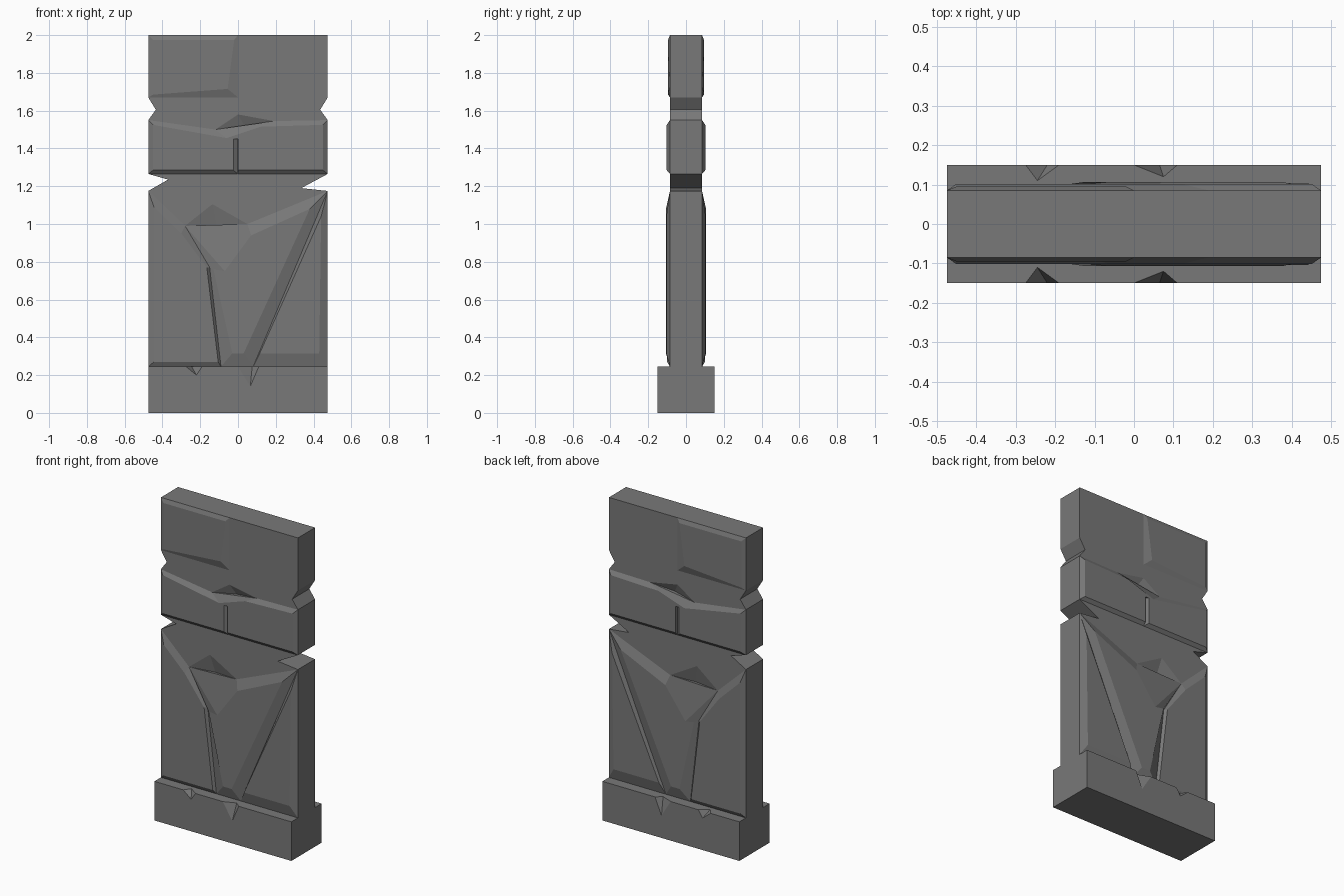
import bpy, bmesh
from mathutils import Vector

if "Cube" in bpy.data.objects:
    bpy.data.objects.remove(bpy.data.objects["Cube"])

stone = bpy.data.materials.new("grey stone")
stone.diffuse_color = (0.19, 0.19, 0.19, 1)
stone.use_nodes = True
stone.node_tree.nodes["Principled BSDF"].inputs["Base Color"].default_value = stone.diffuse_color
FACE = 0.085   # half thickness of the slab core


def finish(bm, name):
    bmesh.ops.recalc_face_normals(bm, faces=bm.faces)
    me = bpy.data.meshes.new(name)
    bm.to_mesh(me)
    bm.free()
    me.materials.append(stone)
    ob = bpy.data.objects.new(name, me)
    bpy.context.collection.objects.link(ob)
    return ob


def loft(name, rings):
    """Closed solid through rings of 3D points."""
    bm = bmesh.new()
    loops = [[bm.verts.new(p) for p in r] for r in rings]
    n = len(loops[0])
    for a, b in zip(loops, loops[1:]):
        for i in range(n):
            j = (i + 1) % n
            bm.faces.new((a[i], a[j], b[j], b[i]))
    bm.faces.new(loops[0])
    bm.faces.new(loops[-1])
    return finish(bm, name)


def panel(name, outer, inner, depth):
    """Raised bevelled panel on the front and, mirrored, on the back."""
    cx = sum(p[0] for p in outer) / len(outer)
    cz = sum(p[1] for p in outer) / len(outer)
    root = [(cx + (x - cx) * .98, cz + (z - cz) * .98) for x, z in outer]
    for s, side in ((-1, "front"), (1, "back")):
        yield loft(f"{name}_{side}", [
            [(x, s * d, z) for x, z in loop]
            for loop, d in ((root, 0.05), (outer, FACE), (inner, depth))])


def cut(target, pts):
    """Chip a convex piece out of the target on both faces."""
    for s in (1, -1):
        bm = bmesh.new()
        for x, y, z in pts:
            bm.verts.new((x, y * s, z))
        bmesh.ops.convex_hull(bm, input=bm.verts)
        cutter = finish(bm, "cutter")
        cutter.hide_render = True
        mod = target.modifiers.new("chip", "BOOLEAN")
        mod.operation, mod.object, mod.solver = "DIFFERENCE", cutter, "EXACT"
        bpy.context.view_layer.objects.active = target
        bpy.ops.object.modifier_apply(modifier=mod.name)
        bpy.data.objects.remove(cutter)


def cone(apex, pts, f=1.6):
    a = Vector(apex)
    return [a] + [a + (Vector(p) - a) * f for p in pts]


# slab core with notched edges
outline = [(-.475, .1), (.475, .1), (.475, 1.175), (.335, 1.19), (.475, 1.265),
           (.475, 1.55), (.435, 1.605), (.475, 1.67), (.475, 2), (-.475, 2),
           (-.475, 1.67), (-.435, 1.605), (-.475, 1.55), (-.475, 1.265),
           (-.37, 1.235), (-.475, 1.175)]
core = loft("slab_core", [[(x, y, z) for x, z in outline] for y in (-FACE, FACE)])

# dark chips above the middle band and the lower panel
for a, p, q in (((0, 1.58), (-.12, 1.5), (.19, 1.545)),
                ((-.135, 1.105), (-.28, .99), (.05, 1.0))):
    tri = [(x, -FACE, z) for x, z in (a, p, q)]
    cut(core, cone(((p[0] + q[0]) / 2, -.06, (p[1] + q[1]) / 2 - .005), tri))

# plinth with two chips in its upper edges
rect = [(-.475, -.15), (.475, -.15), (.475, .15), (-.475, .15)]
base = loft("plinth", [[(x, y, z) for x, y in rect] for z in (0, .245)])
for l, d, r, yd, b in ((-.275, -.245, -.19, -.11, (-.22, .2)),
                       (0, .075, .11, -.12, (.065, .14))):
    bot, deep = Vector((b[0], -.15, b[1])), Vector((d, yd, .245))
    sides = cone(deep, [(l, -.15, .245), (r, -.15, .245)], 1.5)
    cut(base, cone(bot, sides, 1.3))

# upper left panel
list(panel("upper_panel",
           [(-.475, 1.67), (0, 1.67), (0, 2), (-.475, 2)],
           [(-.45, 1.685), (-.055, 1.715), (-.02, 1.975), (-.45, 1.975)], .095))

# middle band with a short upright crack
for s, band in zip((-1, 1), panel(
        "middle_band",
        [(-.475, 1.265), (.475, 1.265), (.475, 1.55), (.19, 1.545), (-.12, 1.5), (-.475, 1.55)],
        [(-.45, 1.285), (.45, 1.285), (.45, 1.525), (.12, 1.515), (-.06, 1.455), (-.45, 1.525)],
        .102)):
    cut(band, [(x, -y, z) for z in (1.25, 1.45)
               for x, y in ((-.03, .106), (0, .106), (0, .084))])

# lower left, centre and right panels
list(panel("lower_left_panel",
           [(-.475, .245), (-.09, .245), (-.15, .77), (-.28, .99), (-.475, 1.175)],
           [(-.445, .27), (-.105, .27), (-.165, .77), (-.3, .95), (-.445, 1.09)], .1))
list(panel("lower_centre_panel",
           [(-.09, .245), (.08, .245), (.475, 1.175), (.05, 1.0), (-.28, .99), (-.15, .77)],
           [(-.03, .315), (.03, .315), (.38, 1.08), (.07, .94), (-.07, .75), (-.13, .76)], .106))
list(panel("lower_right_panel",
           [(.08, .245), (.475, .245), (.475, 1.175)],
           [(.115, .315), (.43, .315), (.44, 1.04)], .104))
